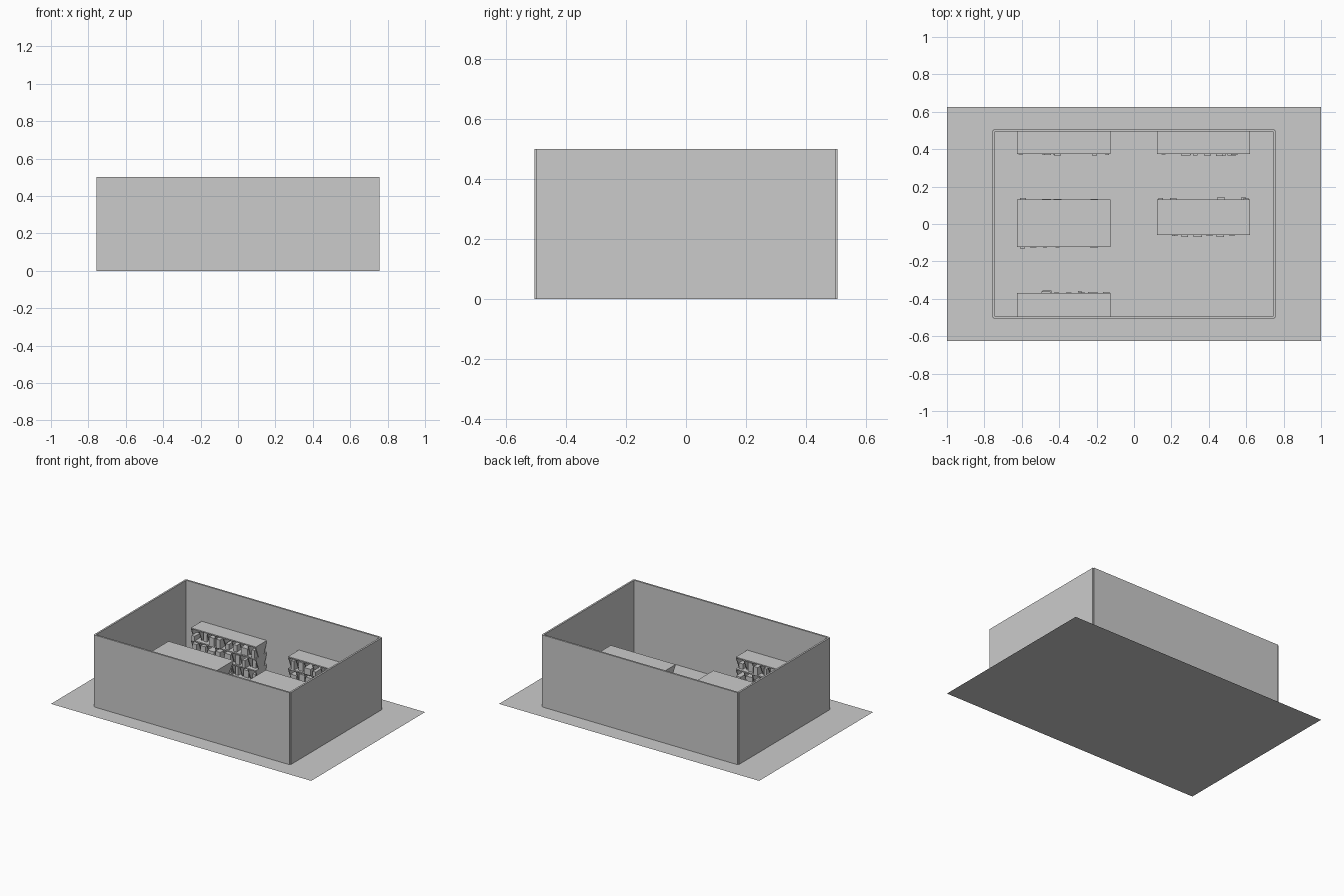
import bpy, bmesh, random
from mathutils import Matrix, Vector

if "Cube" in bpy.data.objects:
    bpy.data.objects.remove(bpy.data.objects["Cube"])

random.seed(7)


def add_box(bm, x0, x1, y0, y1, z0, z1):
    size = Matrix.Diagonal((x1 - x0, y1 - y0, z1 - z0, 1))
    centre = Vector(((x0 + x1) / 2, (y0 + y1) / 2, (z0 + z1) / 2))
    bmesh.ops.create_cube(bm, size=1, matrix=Matrix.Translation(centre) @ size)


def add_bracket(bm, x, y0, y1, z0, z1, t=0.005):
    # Support plate, wide under the board and tapering downwards
    inset = (y1 - y0) * 0.25
    profile = [(y0, z1), (y0 + inset, z0), (y1 - inset, z0), (y1, z1)]
    face = bm.faces.new([bm.verts.new((x - t / 2, y, z)) for y, z in profile])
    ext = bmesh.ops.extrude_face_region(bm, geom=[face])
    verts = [v for v in ext["geom"] if isinstance(v, bmesh.types.BMVert)]
    bmesh.ops.translate(bm, verts=verts, vec=(t, 0, 0))


def finish(bm, name):
    bmesh.ops.recalc_face_normals(bm, faces=bm.faces)
    mesh = bpy.data.meshes.new(name)
    bm.to_mesh(mesh)
    bm.free()
    bpy.context.collection.objects.link(bpy.data.objects.new(name, mesh))


# Flat floor sheet
bm = bmesh.new()
bmesh.ops.create_grid(bm, x_segments=1, y_segments=1, size=1,
                      matrix=Matrix.Diagonal((1, 0.625, 1, 1)))
finish(bm, "floor")

# Four thin room walls, notched where they meet
W = 0.00625
for sign, names in ((-1, ("front_wall", "left_wall")), (1, ("back_wall", "right_wall"))):
    bm = bmesh.new()
    add_box(bm, -0.75, 0.75, sign * 0.5 - W, sign * 0.5 + W, 0, 0.5)
    finish(bm, names[0])
    bm = bmesh.new()
    add_box(bm, sign * 0.75 - W, sign * 0.75 + W, -0.5, 0.5, 0, 0.5)
    finish(bm, names[1])

HEIGHT, TIERS, BAYS, BOARD = 0.247, 3, 8, 0.008
PITCH = HEIGHT / TIERS


def shelf_unit(name, x0, x1, y0, y1, sides):
    # Boards carried on rows of tapered brackets
    bm = bmesh.new()
    step = (x1 - x0) / BAYS
    for tier in range(TIERS):
        top = (tier + 1) * PITCH
        add_box(bm, x0, x1, y0, y1, top - BOARD, top)
        for i in range(BAYS + 1):
            x = min(max(x0 + i * step, x0 + 0.0025), x1 - 0.0025)
            add_bracket(bm, x, y0, y1, tier * PITCH, top - BOARD)
    finish(bm, name)

    # Goods of mixed sizes on each open side, some poking past the edge
    bm = bmesh.new()
    for tier in range(TIERS):
        for side in sides:
            edge = y0 if side < 0 else y1
            for i in range(BAYS):
                w = random.uniform(0.018, step - 0.012)
                x = x0 + i * step + random.uniform(0.004, step - w - 0.004)
                h = random.uniform(0.03, PITCH - BOARD - 0.008)
                front = edge + side * random.uniform(-0.03, 0.012)
                back = edge - side * random.uniform(0.055, 0.075)
                add_box(bm, x, x + w, min(front, back), max(front, back),
                        tier * PITCH, tier * PITCH + h)
    finish(bm, name + "_goods")


# Wall shelves and free-standing double-sided shelves
shelf_unit("back_left_shelf", -0.625, -0.125, 0.375, 0.495, (-1,))
shelf_unit("back_right_shelf", 0.122, 0.62, 0.375, 0.495, (-1,))
shelf_unit("middle_left_shelf", -0.625, -0.125, -0.122, 0.13, (-1, 1))
shelf_unit("middle_right_shelf", 0.122, 0.62, -0.06, 0.13, (-1, 1))
shelf_unit("front_left_shelf", -0.625, -0.125, -0.495, -0.368, (1,))
